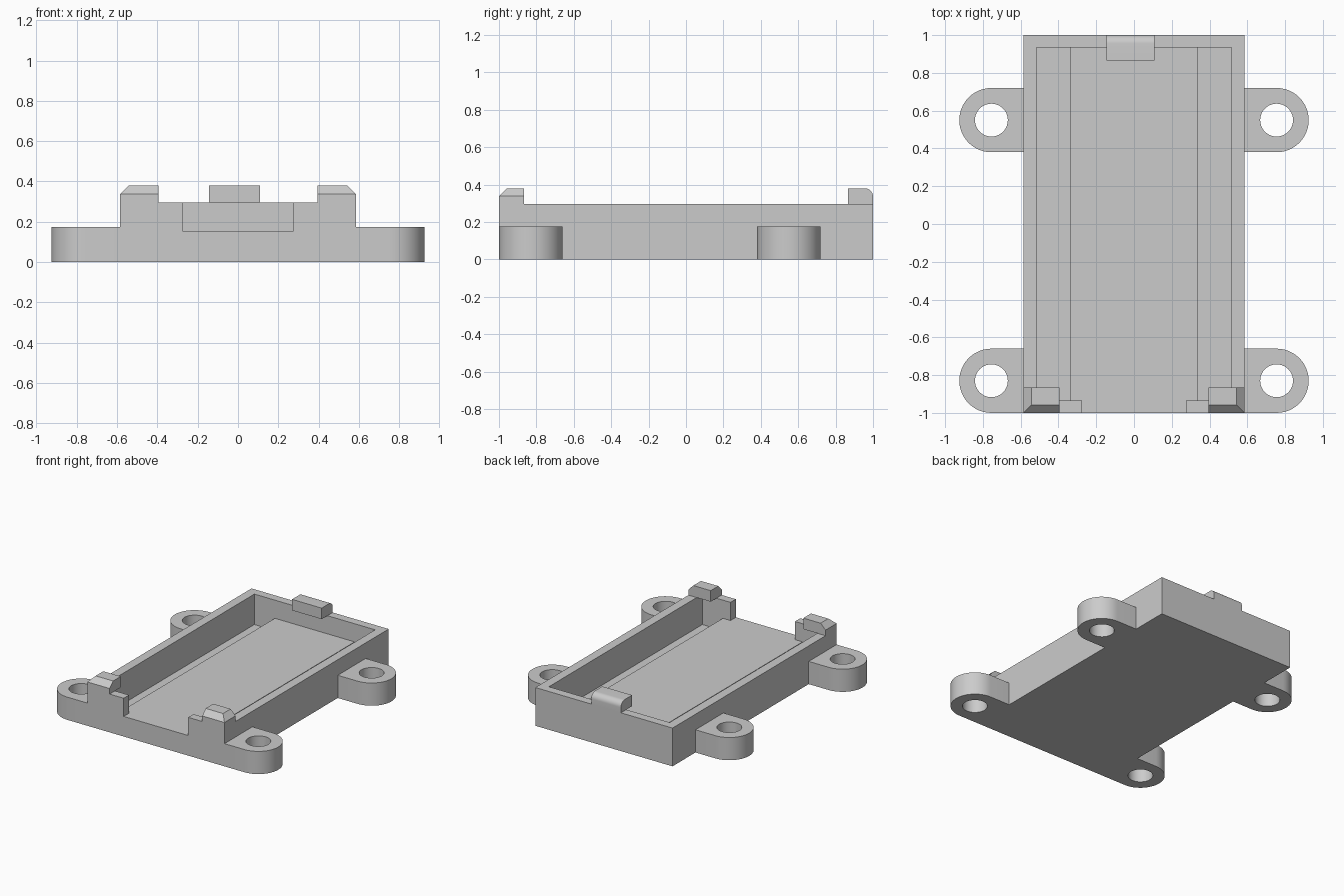
import bpy
import bmesh
from math import cos, sin, pi, radians

if "Cube" in bpy.data.objects:
    bpy.data.objects.remove(bpy.data.objects["Cube"], do_unlink=True)

grey = bpy.data.materials.new("plain grey")
grey.use_nodes = True
grey.diffuse_color = (0.6, 0.6, 0.6, 1)
grey.node_tree.nodes["Principled BSDF"].inputs["Base Color"].default_value = (0.6, 0.6, 0.6, 1)


def loft(name, rings):
    """Closed solid through a stack of equal-length rings."""
    bm = bmesh.new()
    loops = [[bm.verts.new(p) for p in ring] for ring in rings]
    n = len(loops[0])
    for a, b in zip(loops, loops[1:]):
        for i in range(n):
            j = (i + 1) % n
            bm.faces.new((a[i], a[j], b[j], b[i]))
    bm.faces.new(loops[0])
    bm.faces.new(loops[-1])
    bmesh.ops.recalc_face_normals(bm, faces=bm.faces)
    mesh = bpy.data.meshes.new(name)
    bm.to_mesh(mesh)
    bm.free()
    mesh.materials.append(grey)
    obj = bpy.data.objects.new(name, mesh)
    bpy.context.collection.objects.link(obj)
    return obj


def rect(x0, x1, y0, y1, z):
    return [(x0, y0, z), (x1, y0, z), (x1, y1, z), (x0, y1, z)]


def box(name, x0, x1, y0, y1, z0, z1):
    return loft(name, [rect(x0, x1, y0, y1, z) for z in (z0, z1)])


def arc(cx, cy, r, start, end, steps):
    return [(cx + r * cos(start + (end - start) * i / steps),
             cy + r * sin(start + (end - start) * i / steps)) for i in range(steps + 1)]


def activate(obj):
    bpy.ops.object.select_all(action='DESELECT')
    obj.select_set(True)
    bpy.context.view_layer.objects.active = obj


def cut(obj, cutter):
    mod = obj.modifiers.new("cut", 'BOOLEAN')
    mod.operation = 'DIFFERENCE'
    mod.solver = 'EXACT'
    mod.object = cutter
    activate(obj)
    bpy.ops.object.modifier_apply(modifier=mod.name)
    bpy.data.objects.remove(cutter, do_unlink=True)


def smooth(obj):
    activate(obj)
    bpy.ops.object.shade_smooth_by_angle(angle=radians(30))


W, WALL, RIM, PAD, FLOOR = 0.585, 0.295, 0.38, 0.155, 0.06
INX, INY = 0.515, 0.935

# Tray: main cavity above a raised pad, a channel each side, open front
tray = box("tray", -W, W, -1, 1, 0, WALL)
cut(tray, box("cavity", -INX, INX, -INY, INY, PAD, 0.5))
for s in (-1, 1):
    x0, x1 = sorted((s * 0.34, s * INX))
    cut(tray, box("channel", x0, x1, -INY, INY, FLOOR, 0.2))
cut(tray, box("front_opening", -0.275, 0.275, -1.1, -0.9, PAD, 0.5))

# Mounting lugs with round holes
LUG_X, LUG_R, LUG_H = 0.755, 0.17, 0.175
for side, s in (("left", 1), ("right", -1)):
    for end, y in (("front", -0.83), ("rear", 0.55)):
        outline = [(W, y - LUG_R)] + arc(LUG_X, y, LUG_R, -pi / 2, pi / 2, 24) + [(W, y + LUG_R)]
        lug = loft(f"{end}_{side}_lug", [[(s * px, py, z) for px, py in outline]
                                         for z in (0, LUG_H)])
        hole = arc(s * LUG_X, y, 0.087, 0, 2 * pi, 40)[:-1]
        cut(lug, loft("hole", [[(px, py, z) for px, py in hole] for z in (-0.1, 0.3)]))
        smooth(lug)

    # Front corner clip, chamfered on its outer edges
    c = 0.042
    rings = [rect(0.395, W - d, -1 + d, -0.865, z)
             for d, z in ((0, WALL), (0, RIM - c), (c, RIM))]
    loft(f"front_{side}_clip", [[(s * px, py, z) for px, py, z in r] for r in rings])

# Rear clip with a rounded outer top edge
r = 0.045
profile = [(0.865, WALL), (1, WALL)] + arc(1 - r, RIM - r, r, 0, pi / 2, 10) + [(0.865, RIM)]
rear_clip = loft("rear_clip", [[(x, py, pz) for py, pz in profile] for x in (-0.145, 0.108)])
smooth(rear_clip)
